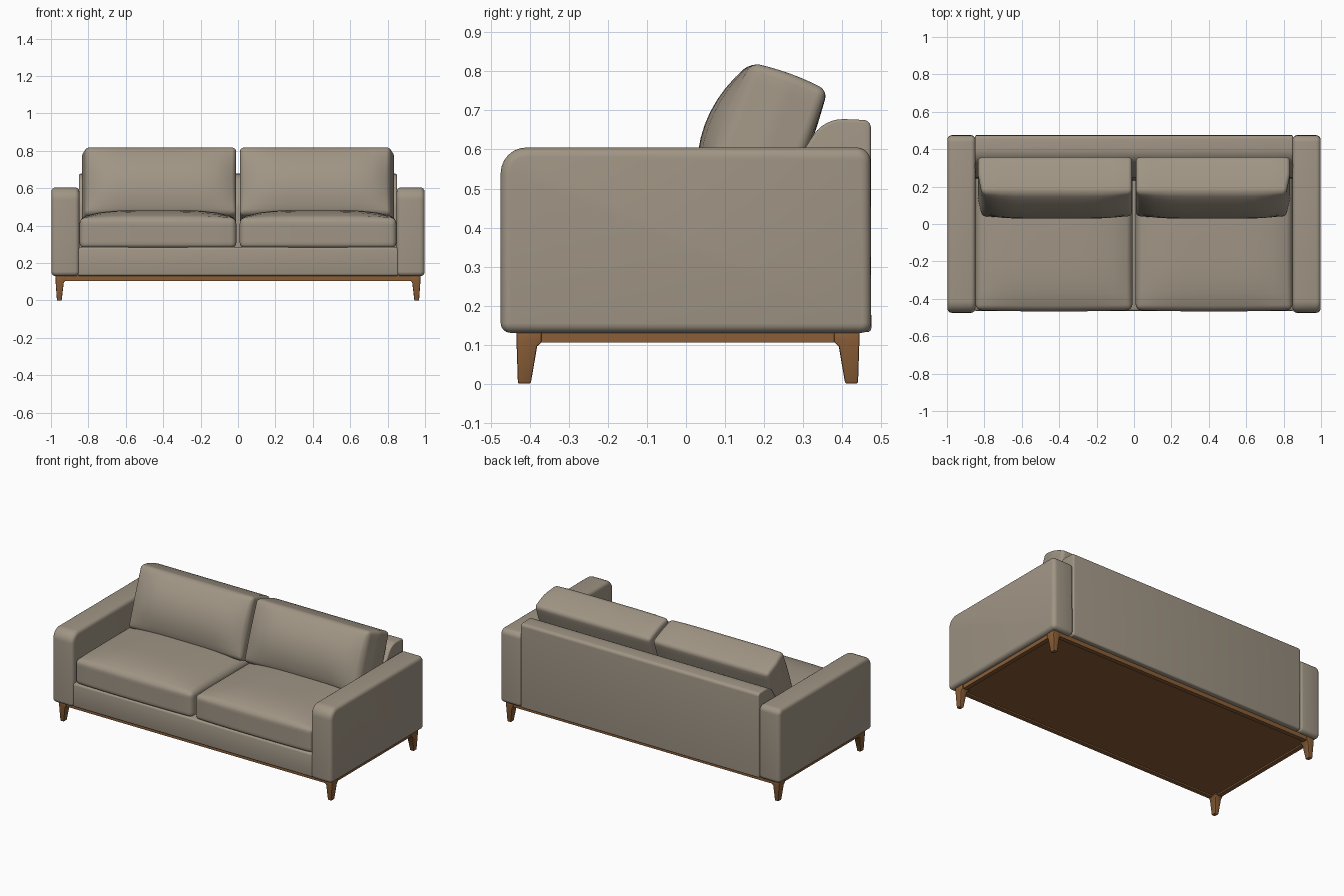
import bpy, bmesh, math
from mathutils import Vector, Matrix

if "Cube" in bpy.data.objects:
    bpy.data.objects.remove(bpy.data.objects["Cube"])


def material(name, rgb):
    m = bpy.data.materials.new(name)
    m.diffuse_color = (*rgb, 1)
    m.use_nodes = True
    m.node_tree.nodes["Principled BSDF"].inputs["Base Color"].default_value = m.diffuse_color
    return m


FABRIC = material("taupe fabric", (0.352, 0.301, 0.235))
WOOD = material("brown wood", (0.254, 0.112, 0.038))


def finish(bm, name, mat, angle=40):
    bmesh.ops.recalc_face_normals(bm, faces=bm.faces)
    me = bpy.data.meshes.new(name)
    bm.to_mesh(me)
    bm.free()
    me.materials.append(mat)
    ob = bpy.data.objects.new(name, me)
    bpy.context.collection.objects.link(ob)
    bpy.ops.object.select_all(action='DESELECT')
    ob.select_set(True)
    bpy.context.view_layer.objects.active = ob
    bpy.ops.object.shade_smooth_by_angle(angle=math.radians(angle))
    return ob


def box_mesh(lo, hi, r, seg=3):
    bm = bmesh.new()
    lo, hi = Vector(lo), Vector(hi)
    bmesh.ops.create_cube(bm, size=1)
    for v in bm.verts:
        v.co = Vector([(lo[i] + hi[i]) / 2 + v.co[i] * (hi[i] - lo[i]) for i in range(3)])
    if r:
        bmesh.ops.bevel(bm, geom=bm.edges[:], offset=r, segments=seg, profile=0.5, affect='EDGES')
    return bm


def slice_box(bm, half, n):
    # extra loops so the cushion can swell smoothly
    for axis in range(3):
        for k in range(1, n):
            co, no = Vector(), Vector()
            co[axis] = half[axis] * 0.94 * (2 * k / n - 1)
            no[axis] = 1
            bmesh.ops.bisect_plane(bm, geom=bm.verts[:] + bm.edges[:] + bm.faces[:],
                                   plane_co=co, plane_no=no)


def profile_part(name, x0, x1, corners, rim):
    """Side profile of (y, z, radius) corners, extruded along x with a soft rim."""
    pts = []
    n = len(corners)
    for i, (y, z, r) in enumerate(corners):
        p = Vector((y, z))
        a = (Vector(corners[i - 1][:2]) - p).normalized()
        b = (Vector(corners[(i + 1) % n][:2]) - p).normalized()
        half = a.angle(b) / 2
        t = r / math.tan(half)
        s, e = p + a * t, p + b * t
        for k in range(7):
            u = k / 6
            w = math.sin(half)  # rational curve gives a true arc
            d = (1 - u) ** 2 + 2 * w * u * (1 - u) + u * u
            pts.append((s * (1 - u) ** 2 + p * 2 * w * u * (1 - u) + e * u * u) / d)
    bm = bmesh.new()
    cap = bm.faces.new([bm.verts.new((x0, p.x, p.y)) for p in pts])
    ext = bmesh.ops.extrude_face_region(bm, geom=[cap], use_keep_orig=True)
    for v in ext['geom']:
        if isinstance(v, bmesh.types.BMVert):
            v.co.x = x1
    bmesh.ops.recalc_face_normals(bm, faces=bm.faces)
    edges = [e for e in bm.edges if abs(e.verts[0].co.x - e.verts[1].co.x) < 1e-6]
    bmesh.ops.bevel(bm, geom=edges, offset=rim, segments=4, profile=0.5, affect='EDGES',
                    clamp_overlap=True)
    return finish(bm, name, FABRIC)


# arms
ARM = [(-0.475, 0.13, 0.025), (0.475, 0.13, 0.025), (0.473, 0.605, 0.035), (-0.475, 0.605, 0.065)]
for side, s in (("left", -1), ("right", 1)):
    profile_part(side + "_arm", s * 0.848, s * 0.998, ARM, 0.024)

# backrest
profile_part("backrest", -0.85, 0.85,
             [(0.475, 0.132, 0.01), (0.474, 0.675, 0.02), (0.355, 0.68, 0.09),
              (0.25, 0.52, 0.1), (0.22, 0.132, 0.01)], 0.008)

# seat base
finish(box_mesh((-0.86, -0.464, 0.132), (0.86, 0.44, 0.285), 0.012), "seat_base", FABRIC)

for side, s in (("left", -1), ("right", 1)):
    # seat cushion with crowned top and slightly full front
    h = Vector((0.419, 0.375, 0.081))
    bm = box_mesh(-h, h, 0.03, 4)
    slice_box(bm, h, 10)
    for v in bm.verts:
        u, w, q = (v.co[i] / h[i] for i in range(3))
        if q > 0:
            v.co.z += 0.043 * q * (1 - u ** 4) * (1 - w ** 4)
        v.co.y += 0.008 * w * (1 - u * u)
    ob = finish(bm, side + "_seat_cushion", FABRIC, 60)
    ob.location = (s * 0.428, -0.085, 0.36)

    # leaning back cushion with a full front
    h = Vector((0.412, 0.104, 0.19))
    bm = box_mesh(-h, h, 0.022, 4)
    slice_box(bm, h, 10)
    for v in bm.verts:
        u, w, q = (v.co[i] / h[i] for i in range(3))
        swell = (1 - u ** 6) * (1 - q * q)
        v.co.y += (0.058 if w < 0 else 0.008) * w * swell
        v.co.z += 0.008 * q * (1 - w * w)
        v.co.x -= s * 0.02 * max(0, s * u) * max(0, -w)
    ob = finish(bm, side + "_back_cushion", FABRIC, 60)
    ob.matrix_world = Matrix.Translation((s * 0.422, 0.2, 0.608)) @ Matrix.Rotation(math.radians(-20), 4, 'X')

# wooden plinth with a recessed underside
bm = box_mesh((-0.968, -0.433, 0.105), (0.968, 0.443, 0.134), 0)
under = min(bm.faces, key=lambda f: f.calc_center_median().z)
bmesh.ops.inset_region(bm, faces=[under], thickness=0.04)
bmesh.ops.inset_region(bm, faces=[under], thickness=0.002, depth=-0.008)
finish(bm, "plinth", WOOD, 30)

# tapered legs
for side, s in (("left", -1), ("right", 1)):
    for end, t in (("front", -1), ("back", 1)):
        bm = bmesh.new()
        rows = []
        for z, xi, xo, yi, yo in ((0.0, 0.943, 0.968, 0.403, 0.436), (0.095, 0.932, 0.975, 0.387, 0.439),
                                  (0.106, 0.922, 0.975, 0.375, 0.44), (0.133, 0.922, 0.975, 0.375, 0.44)):
            rows.append([bm.verts.new((s * x, 0.005 + t * y, z))
                         for x, y in ((xi, yi), (xo, yi), (xo, yo), (xi, yo))])
        for a, b in zip(rows, rows[1:]):
            for k in range(4):
                bm.faces.new((a[k], a[(k + 1) % 4], b[(k + 1) % 4], b[k]))
        bm.faces.new(rows[0])
        bm.faces.new(rows[-1])
        bmesh.ops.recalc_face_normals(bm, faces=bm.faces)
        sharp = [e for e in bm.edges if e.calc_face_angle(0) > 1.0]
        bmesh.ops.bevel(bm, geom=sharp, offset=0.004, segments=2, profile=0.5, affect='EDGES')
        finish(bm, f"{end}_{side}_leg", WOOD)
